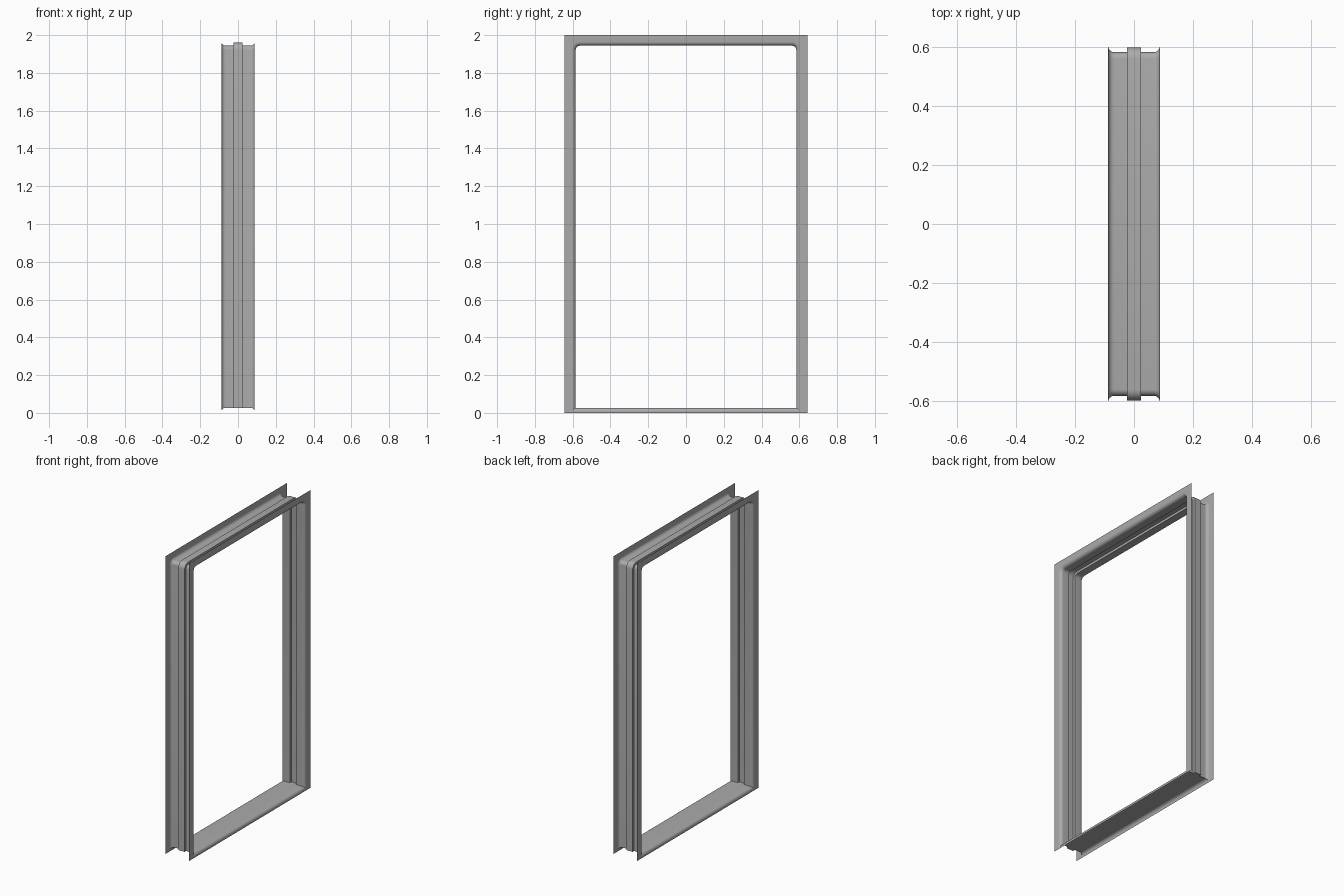
import bpy, bmesh
from math import sin, cos, pi

if "Cube" in bpy.data.objects:
    bpy.data.objects.remove(bpy.data.objects["Cube"])

ARC = 6      # segments of each rounded head corner
FILLET = 6   # segments of the rolled lip
R = 0.021    # lip radius
X = 0.088    # half depth of the frame

# Half profile across the wall: (x, half width, head height, sill height, corner radius)
half = [(X, 0.644, 2.0, 0.0, 0.0)]
for i in range(FILLET + 1):
    a = pi / 2 * i / FILLET
    dx, d = R * (1 - cos(a)), R * (1 - sin(a))
    half.append((X - dx, 0.584 + d, 1.944 + d, 0.027 - d, 0.022 + d))
half += [(0.0235, 0.584, 1.944, 0.027, 0.022),   # edge of the seal groove
         (0.0235, 0.600, 1.960, 0.027, 0.038)]   # bottom of the seal groove
profile = half + [(-x, *rest) for x, *rest in reversed(half)]

# Dark grey painted steel
steel = bpy.data.materials.new("dark_grey_steel")
steel.diffuse_color = (0.41, 0.41, 0.41, 1)
steel.use_nodes = True
steel.node_tree.nodes["Principled BSDF"].inputs["Base Color"].default_value = steel.diffuse_color


def arch(x, w, top, low, r):
    """Path up one jamb, round the head and down the other jamb."""
    right = [(x, w, low)]
    for i in range(ARC + 1):
        a = pi / 2 * i / ARC
        right.append((x, w - r + r * cos(a), top - r + r * sin(a)))
    return right + [(px, -y, z) for px, y, z in reversed(right)]


def sill_line(x, w, top, low, r):
    return [(x, -w, low), (x, w, low)]


def loft(name, path):
    """Skin the sheet between the paths of neighbouring profile points."""
    bm = bmesh.new()
    rows = [[bm.verts.new(p) for p in path(*pt)] for pt in profile]
    for a, b in zip(rows, rows[1:]):
        for i in range(len(a) - 1):
            bm.faces.new((a[i], a[i + 1], b[i + 1], b[i]))
    bmesh.ops.remove_doubles(bm, verts=bm.verts, dist=1e-5)
    flat = [f for f in bm.faces if f.calc_area() < 1e-9]
    bmesh.ops.delete(bm, geom=flat, context='FACES')
    bmesh.ops.recalc_face_normals(bm, faces=bm.faces)
    mesh = bpy.data.meshes.new(name)
    bm.to_mesh(mesh)
    bm.free()
    mesh.materials.append(steel)
    obj = bpy.data.objects.new(name, mesh)
    bpy.context.collection.objects.link(obj)
    bpy.ops.object.select_all(action='DESELECT')
    obj.select_set(True)
    bpy.context.view_layer.objects.active = obj
    bpy.ops.object.shade_smooth_by_angle(angle=pi / 6)
    return obj


# Jambs and head in one bent sheet, flat sill across the bottom
loft("jambs_and_head", arch)
loft("sill", sill_line)
